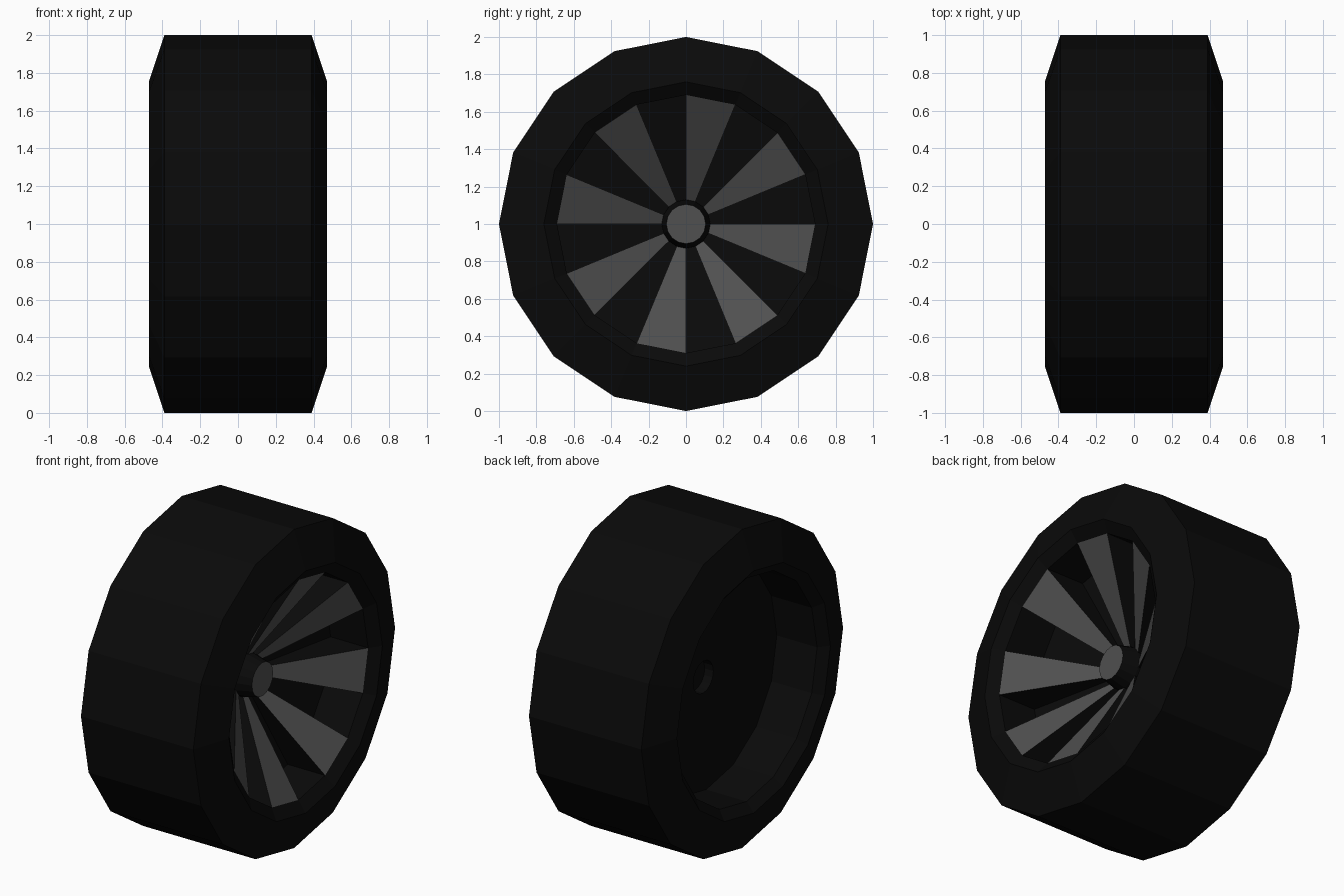
import bpy, bmesh
from math import sin, cos, pi

if "Cube" in bpy.data.objects:
    bpy.data.objects.remove(bpy.data.objects["Cube"])

SIDES = 16


def material(name, v):
    m = bpy.data.materials.new(name)
    m.diffuse_color = (v, v, v, 1)
    m.use_nodes = True
    m.node_tree.nodes["Principled BSDF"].inputs["Base Color"].default_value = m.diffuse_color
    return m


black = material("rubber_black", 0.003)
grey = material("spoke_grey", 0.08)


def point(x, r, i):
    a = 2 * pi * i / SIDES
    return (x, r * sin(a), 1 + r * cos(a))


def finish(bm, name, mats):
    bmesh.ops.remove_doubles(bm, verts=bm.verts, dist=1e-5)
    me = bpy.data.meshes.new(name)
    bm.to_mesh(me)
    bm.free()
    for m in mats:
        me.materials.append(m)
    ob = bpy.data.objects.new(name, me)
    bpy.context.collection.objects.link(ob)
    return ob


def lathe(name, profile, mats, grey_from=None):
    """Revolve (x, radius) points around the axle, front side (+x) last to axis."""
    bm = bmesh.new()
    rings = []
    for x, r in profile:
        if r == 0:
            rings.append([bm.verts.new((x, 0, 1))] * SIDES)
        else:
            rings.append([bm.verts.new(point(x, r, i)) for i in range(SIDES)])
    for k in range(len(rings) - 1):
        a, b = rings[k], rings[k + 1]
        for i in range(SIDES):
            j = (i + 1) % SIDES
            f = bm.faces.new(list(dict.fromkeys((a[i], b[i], b[j], a[j]))))
            if grey_from is not None and k >= grey_from:
                f.material_index = 1
    bmesh.ops.recalc_face_normals(bm, faces=bm.faces)
    return finish(bm, name, mats)


# tyre and rim well in one closed profile, from back centre to front centre
lathe("tyre_and_rim", [(-0.06, 0), (-0.06, 0.10), (-0.12, 0.10), (-0.14, 0.70),
                       (-0.42, 0.70), (-0.47, 0.76), (-0.39, 1), (0.39, 1),
                       (0.47, 0.76), (0.42, 0.69), (0.16, 0.69), (0.04, 0.13),
                       (0.04, 0)], [black])

# hub with a grey cap
lathe("hub", [(0.03, 0), (0.03, 0.13), (0.07, 0.13), (0.17, 0.105), (0.17, 0)],
      [black, grey], grey_from=3)

# eight wedge spokes, grey on the sloping front and black on the sides
bm = bmesh.new()
for i in range(0, SIDES, 2):
    front = [bm.verts.new(point(x, r, i + d)) for x, r, d in
             ((0.07, 0.13, 0), (0.07, 0.13, 1), (0.42, 0.69, 1), (0.42, 0.69, 0))]
    back = [bm.verts.new(point(x, r, i + d)) for x, r, d in
            ((0.04, 0.13, 0), (0.04, 0.13, 1), (0.16, 0.69, 1), (0.16, 0.69, 0))]
    bm.faces.new(front).material_index = 1
    bm.faces.new(back[::-1])
    for a in range(4):
        b = (a + 1) % 4
        bm.faces.new((front[a], back[a], back[b], front[b]))
bmesh.ops.recalc_face_normals(bm, faces=bm.faces)
finish(bm, "spokes", [black, grey])
